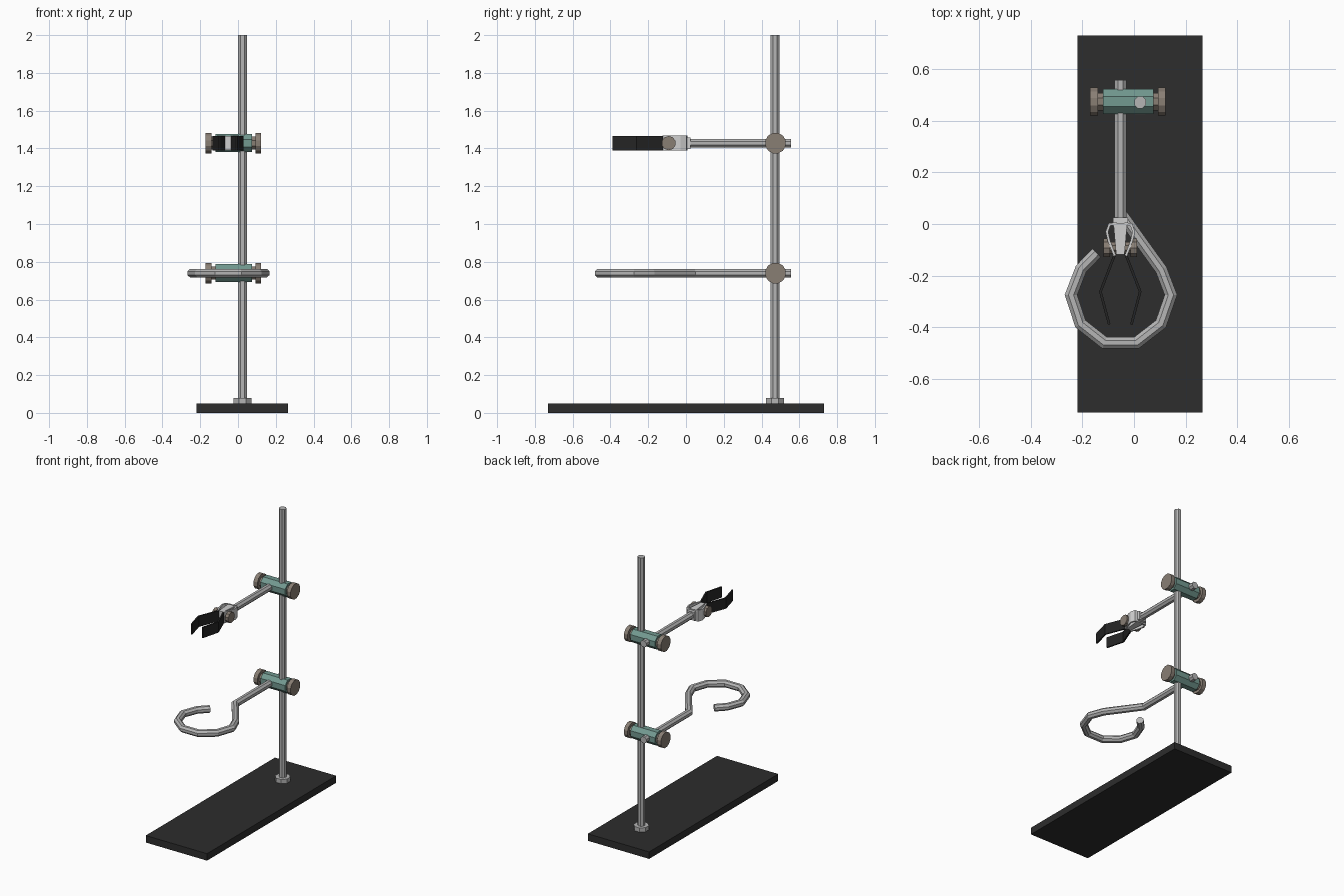
import bpy, bmesh, math
from mathutils import Vector, Matrix

if "Cube" in bpy.data.objects:
    bpy.data.objects.remove(bpy.data.objects["Cube"])


def material(name, rgb):
    m = bpy.data.materials.new(name)
    m.diffuse_color = (*rgb, 1)
    m.use_nodes = True
    m.node_tree.nodes["Principled BSDF"].inputs["Base Color"].default_value = m.diffuse_color
    return m


STEEL = material("steel", (0.46, 0.46, 0.46))
PALE = material("pale_metal", (0.62, 0.62, 0.62))
BLACK = material("black_base", (0.026, 0.026, 0.026))
RUBBER = material("black_rubber", (0.018, 0.018, 0.018))
TEAL = material("teal_enamel", (0.17, 0.32, 0.28))
BROWN = material("brown_knob", (0.25, 0.21, 0.175))


def finish(bm, name, mat):
    bmesh.ops.recalc_face_normals(bm, faces=bm.faces)
    me = bpy.data.meshes.new(name)
    bm.to_mesh(me)
    bm.free()
    me.materials.append(mat)
    ob = bpy.data.objects.new(name, me)
    bpy.context.collection.objects.link(ob)
    return ob


def box(name, lo, hi, mat):
    bm = bmesh.new()
    bmesh.ops.create_cube(bm, size=1)
    for v in bm.verts:
        v.co = [(a + b) / 2 + c * (b - a) for a, b, c in zip(lo, hi, v.co)]
    return finish(bm, name, mat)


def cylinder(name, start, end, r, sides, mat):
    """Flat-sided cylinder between two points; r is the distance to a flat."""
    start, end = Vector(start), Vector(end)
    d = end - start
    rot = Matrix.Rotation(math.pi / 2, 4, 'Y') if abs(d.x) > abs(d.z) else Matrix()
    bm = bmesh.new()
    bmesh.ops.create_cone(bm, cap_ends=True, segments=sides, depth=d.length,
                          radius1=r / math.cos(math.pi / sides), radius2=r / math.cos(math.pi / sides),
                          matrix=Matrix.Translation((start + end) / 2) @ rot
                          @ Matrix.Rotation(math.pi / sides, 4, 'Z'))
    return finish(bm, name, mat)


def sweep(name, path, profile, z, mat):
    """Sweep a (side, height) profile along a flat path with mitred corners."""
    pts = [Vector(p) for p in path]
    bm = bmesh.new()
    rings = []
    for i, p in enumerate(pts):
        dirs = []
        if i > 0:
            dirs.append((p - pts[i - 1]).normalized())
        if i < len(pts) - 1:
            dirs.append((pts[i + 1] - p).normalized())
        t = sum(dirs, Vector((0, 0))).normalized()
        side = Vector((t.y, -t.x)) / t.dot(dirs[0])
        rings.append([bm.verts.new((p.x + side.x * s, p.y + side.y * s, z + h))
                      for s, h in profile])
    n = len(profile)
    for a, b in zip(rings, rings[1:]):
        for k in range(n):
            bm.faces.new((a[k], a[(k + 1) % n], b[(k + 1) % n], b[k]))
    bm.faces.new(rings[0])
    bm.faces.new(rings[-1])
    return finish(bm, name, mat)


def octagon(r):
    R = r / math.cos(math.pi / 8)
    return [(R * math.cos((k + .5) * math.pi / 4), R * math.sin((k + .5) * math.pi / 4))
            for k in range(8)]


def strip(t, h):
    return [(-t, -h), (t, -h), (t, h), (-t, h)]


PX, PY = 0.024, 0.471      # pole centre
RX = -0.053                # side rod centre
Z_GRIP, Z_RING = 1.428, 0.74

# Base, pole and its nut
box("base", (-0.219, -0.73, 0), (0.266, 0.73, 0.05), BLACK)
cylinder("pole", (PX, PY, 0.04), (PX, PY, 2), 0.023, 8, STEEL)
cylinder("pole_nut", (PX, PY, 0.05), (PX, PY, 0.08), 0.047, 8, STEEL)

# Boss heads with a knob at each end
for label, z in (("grip", Z_GRIP), ("ring", Z_RING)):
    cylinder(label + "_boss", (-0.12, PY + .003, z), (0.075, PY + .003, z), 0.048, 8, TEAL)
    cylinder(label + "_screw", (-0.15, PY + .003, z), (0.105, PY + .003, z), 0.034, 8, BROWN)
    for side, x0, x1 in (("left", -0.171, -0.14), ("right", 0.093, 0.122)):
        cylinder(f"{label}_{side}_knob", (x0, PY + .003, z), (x1, PY + .003, z), 0.054, 12, BROWN)

# Open support ring, one bent rod
ring_path = [(RX, 0.557), (RX, 0.043), (0.106, -0.178), (0.143, -0.275), (0.104, -0.387),
             (0.010, -0.460), (-0.114, -0.460), (-0.207, -0.387), (-0.244, -0.275),
             (-0.205, -0.174), (-0.145, -0.112)]
sweep("support_ring", ring_path, octagon(0.023), Z_RING, STEEL)

# Grip rod and its tapered head
sweep("grip_rod", [(RX, 0.557), (RX, 0.01)], octagon(0.023), Z_GRIP, STEEL)
box("grip_collar", (RX - .029, -0.005, Z_GRIP - .03), (RX + .029, 0.025, Z_GRIP + .03), PALE)
head = box("grip_head", (RX - .027, -0.118, Z_GRIP - .037), (RX + .027, 0.004, Z_GRIP + .037), PALE)
for v in head.data.vertices:
    if v.co.y < -0.05:
        v.co.x = RX + (v.co.x - RX) * 0.6

# Curved side plates, finger jaws and pivot knobs, mirrored
for side, s in (("left", -1), ("right", 1)):
    plate = [(0.015, 0.002), (0.042, -0.002), (0.052, -0.03), (0.044, -0.065), (0.022, -0.122)]
    jaw = [(0.020, -0.115), (0.077, -0.262), (0.043, -0.389)]
    sweep(side + "_plate", [(RX + s * x, y) for x, y in plate], strip(.005, .04), Z_GRIP, PALE)
    sweep(side + "_jaw", [(RX + s * x, y) for x, y in jaw], strip(.005, .038), Z_GRIP, RUBBER)
    cylinder(side + "_pivot_knob", (RX + s * .04, -0.092, Z_GRIP), (RX + s * .065, -0.092, Z_GRIP),
             0.036, 10, BROWN)
cylinder("pivot_bolt", (RX - .06, -0.092, Z_GRIP), (RX + .06, -0.092, Z_GRIP), 0.022, 8, BROWN)
